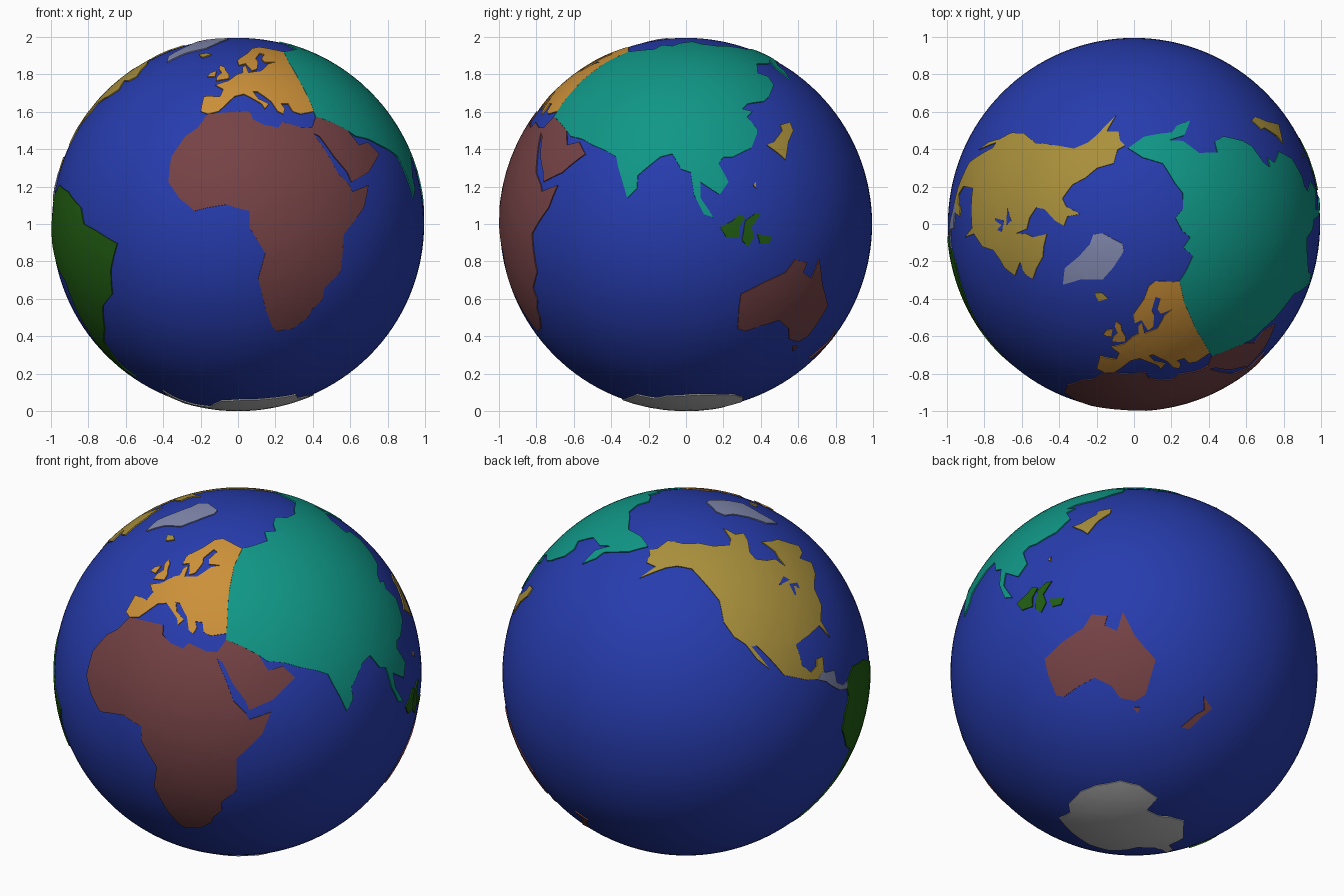
import bpy
import bmesh
import math
from mathutils import Vector

SEA_RADIUS = 0.994
LAND_RADIUS = 1.0
SKIRT_RADIUS = 0.985
TURN = -5.5          # the globe is spun a little about its axis
CELL = 0.06          # spacing of the cuts that let land follow the curve

default_cube = bpy.data.objects.get("Cube")
if default_cube:
    bpy.data.objects.remove(default_cube, do_unlink=True)


def make_material(name, red, green, blue):
    material = bpy.data.materials.new(name)
    material.use_nodes = True
    colour = (red, green, blue, 1)
    material.diffuse_color = colour
    shader = next(n for n in material.node_tree.nodes if n.type == 'BSDF_PRINCIPLED')
    shader.inputs["Base Color"].default_value = colour
    return material


ocean_blue = make_material("ocean blue", .02, .045, .42)
red_brown = make_material("red brown", .18, .055, .06)
teal = make_material("teal", .005, .31, .24)
orange = make_material("orange", .6, .28, .04)
ochre = make_material("ochre", .4, .28, .045)
leaf_green = make_material("leaf green", .015, .11, .006)
slate = make_material("slate", .22, .25, .42)
ice_grey = make_material("ice grey", .5, .5, .5)


def on_globe(longitude, latitude):
    """Unit direction of a place on the globe."""
    lon, lat = math.radians(longitude + TURN), math.radians(latitude)
    return Vector((math.cos(lat) * math.sin(lon), -math.cos(lat) * math.cos(lon), math.sin(lat)))


def finish(name, bm, material):
    mesh = bpy.data.meshes.new(name)
    bm.to_mesh(mesh)
    bm.free()
    mesh.materials.append(material)
    mesh.shade_smooth()
    mesh.set_sharp_from_angle(angle=math.radians(40))
    globe_part = bpy.data.objects.new(name, mesh)
    globe_part.location.z = LAND_RADIUS
    bpy.context.collection.objects.link(globe_part)


def make_land(name, material, outline, radius=LAND_RADIUS):
    """Fill a coastline on a flat map, cut it finely, and wrap it on the globe."""
    places = [on_globe(lon, lat) for lon, lat in outline]
    centre = sum(places, Vector()).normalized()
    east = centre.orthogonal().normalized()
    north = centre.cross(east)

    # Stereographic map around the middle of the land
    bm = bmesh.new()
    flat = []
    for place in places:
        scale = 2 / (1 + place.dot(centre))
        flat.append(bm.verts.new((place.dot(east) * scale, place.dot(north) * scale, 0)))
    bm.faces.new(flat)
    bmesh.ops.triangulate(bm, faces=bm.faces[:])
    for axis in (Vector((1, 0, 0)), Vector((0, 1, 0))):
        reach = [vert.co.dot(axis) for vert in bm.verts]
        first, last = math.ceil(min(reach) / CELL), math.floor(max(reach) / CELL)
        for step in range(first, last + 1):
            bmesh.ops.bisect_plane(bm, geom=bm.verts[:] + bm.edges[:] + bm.faces[:],
                                   plane_co=axis * step * CELL, plane_no=axis)
    bmesh.ops.triangulate(bm, faces=bm.faces[:])

    # Wrap back on to the globe
    for vert in bm.verts:
        spread = vert.co.length_squared / 4
        place = east * vert.co.x + north * vert.co.y + centre * (1 - spread)
        vert.co = place.normalized() * radius

    # Coastal cliff running down into the sea
    coast = [edge for edge in bm.edges if edge.is_boundary]
    cliff = bmesh.ops.extrude_edge_only(bm, edges=coast)["geom"]
    for vert in cliff:
        if isinstance(vert, bmesh.types.BMVert):
            vert.co = vert.co.normalized() * SKIRT_RADIUS
    bmesh.ops.recalc_face_normals(bm, faces=bm.faces[:])
    bm.normal_update()
    if sum(f.normal.dot(f.calc_center_median()) * f.calc_area() for f in bm.faces) < 0:
        bmesh.ops.reverse_faces(bm, faces=bm.faces[:])
    finish(name, bm, material)


# Ocean ball
ball = bmesh.new()
bmesh.ops.create_uvsphere(ball, u_segments=128, v_segments=64, radius=SEA_RADIUS)
finish("ocean", ball, ocean_blue)

# Africa with Arabia, split by the Red Sea
make_land("africa_and_arabia", red_brown, [
    (-6, 36), (10, 37), (11, 34), (15, 32), (20, 31), (22, 33), (29, 31), (33, 31), (36, 35),
    (42, 33), (48, 30), (51, 25), (56, 26), (60, 22), (52, 16), (44, 13), (43, 16), (39, 21),
    (35, 28), (33, 29), (37, 21), (39, 16), (43, 12), (44, 10), (51, 12), (48, 5), (40, -3),
    (40, -15), (35, -20), (35, -24), (32, -27), (31, -30), (26, -34), (20, -35), (18, -33),
    (15, -27), (12, -17), (14, -9), (9, -1), (9, 4), (5, 5), (2, 6), (-4, 5), (-8, 4),
    (-13, 8), (-17, 13), (-17, 21), (-13, 28), (-9, 31)])

make_land("europe", orange, [
    (36, 37), (30, 36), (27, 37), (26, 40), (23, 40), (24, 38), (23, 36), (21, 37), (19, 41),
    (14, 45), (12, 45), (14, 42), (18, 40), (16, 38), (15, 40), (10, 43), (8, 44), (4, 43),
    (0, 39), (-2, 37), (-6, 36), (-9, 37), (-9, 43), (-2, 43), (-1, 46), (-5, 48), (1, 50),
    (5, 53), (8, 54), (8, 57), (10, 58), (11, 54), (18, 55), (21, 57), (24, 59), (30, 60),
    (22, 60), (21, 62), (25, 65), (22, 66), (17, 62), (18, 60), (16, 56), (13, 55), (10, 59),
    (6, 58), (5, 61), (13, 66), (19, 70), (26, 71), (40, 68), (44, 67), (38, 60), (36, 50),
    (36, 43)])

make_land("asia", teal, [
    (36, 35), (36, 37), (36, 43), (36, 50), (38, 60), (44, 67), (54, 68), (67, 69), (70, 73),
    (82, 72), (88, 75), (104, 77), (113, 74), (128, 72), (140, 72), (160, 69), (178, 69),
    (190, 66), (179, 62), (170, 60), (163, 58), (162, 55), (157, 51), (156, 57), (163, 61),
    (155, 59), (143, 59), (136, 54), (141, 52), (140, 48), (133, 43), (129, 41), (121, 40),
    (118, 38), (122, 37), (119, 35), (122, 30), (118, 24), (111, 21), (108, 21), (106, 19),
    (109, 13), (106, 9), (103, 11), (100, 13), (100, 8), (104, 2), (101, 3), (98, 9),
    (97, 16), (94, 17), (91, 22), (87, 21), (80, 15), (80, 11), (77, 8), (73, 18), (72, 21),
    (68, 23), (62, 25), (57, 27), (51, 28), (48, 30), (42, 33)])

make_land("north_america", ochre, [
    (-168, 65), (-162, 66), (-156, 70), (-141, 69), (-128, 69), (-117, 67), (-104, 66),
    (-99, 68), (-95, 73), (-91, 69), (-83, 68), (-87, 65), (-94, 61), (-94, 58), (-88, 56),
    (-82, 55), (-80, 51), (-79, 55), (-77, 57), (-78, 62), (-70, 60), (-65, 59), (-60, 55),
    (-56, 52), (-60, 50), (-66, 50), (-61, 46), (-66, 43), (-70, 42), (-74, 40), (-76, 35),
    (-81, 31), (-80, 25), (-83, 30), (-90, 29), (-97, 28), (-97, 21), (-94, 18), (-91, 19),
    (-90, 21), (-87, 21), (-88, 17), (-92, 15), (-96, 16), (-105, 20), (-109, 26), (-113, 31),
    (-115, 31), (-110, 23), (-114, 27), (-117, 32), (-121, 35), (-124, 40), (-124, 47),
    (-130, 54), (-136, 59), (-145, 60), (-152, 59), (-158, 57), (-165, 54), (-158, 59),
    (-165, 60), (-165, 63)])

make_land("central_america", slate, [
    (-92, 15), (-88, 17), (-88, 16), (-83, 15), (-83, 11), (-80, 9), (-77, 9), (-78, 7),
    (-82, 8), (-86, 11), (-88, 13)])

make_land("south_america", leaf_green, [
    (-77, 9), (-72, 12), (-62, 10), (-52, 5), (-50, 0), (-44, -2), (-35, -6), (-39, -14),
    (-41, -22), (-48, -26), (-54, -34), (-62, -39), (-65, -45), (-68, -50), (-66, -55),
    (-73, -52), (-75, -47), (-73, -38), (-71, -30), (-70, -18), (-76, -14), (-81, -6),
    (-80, -1), (-77, 4), (-78, 7)])

make_land("australia", red_brown, [
    (114, -22), (122, -18), (129, -15), (132, -11), (137, -12), (136, -15), (140, -17),
    (142, -11), (146, -19), (153, -26), (150, -37), (146, -39), (140, -38), (137, -34),
    (131, -31), (124, -33), (118, -35), (115, -34), (114, -27)])

make_land("antarctica", ice_grey, [
    (-57, -63), (-62, -70), (-60, -75), (-40, -78), (-25, -75), (-10, -71), (10, -70),
    (35, -69), (55, -66), (70, -69), (80, -67), (100, -66), (115, -66), (135, -66),
    (150, -68), (170, -72), (165, -78), (-170, -79), (-155, -77), (-135, -74), (-110, -74),
    (-95, -72), (-75, -73), (-67, -67)])

make_land("greenland", slate, [
    (-44, 60), (-52, 64), (-54, 70), (-60, 75), (-70, 77), (-68, 80), (-50, 82), (-25, 83),
    (-15, 81), (-20, 75), (-24, 70), (-38, 66)])

# Islands
make_land("iceland", ochre, [(-24, 65), (-19, 66), (-14, 65), (-19, 63), (-22, 64)])
make_land("britain", orange, [(-5, 50), (1, 51), (1, 53), (-1, 55), (-2, 57), (-5, 58),
                              (-5, 56), (-3, 54), (-5, 52)])
make_land("ireland", orange, [(-10, 52), (-6, 52), (-6, 55), (-9, 54)])
make_land("japan", ochre, [(137, 33), (137, 30), (133, 26), (130, 20), (128, 22), (124, 25),
                           (127, 26), (132, 30), (132, 32)])
make_land("philippine_islet", ochre, [(117, 12), (118, 13), (118, 11)])
make_land("borneo", leaf_green, [(106, -1), (110, 1), (112, 3), (114, 2), (112, -1),
                                 (112, -4), (108, -4)])
make_land("sulawesi", leaf_green, [(114, 1), (117, 3), (119, 3), (116, -1), (117, -4),
                                   (115, -7), (113, -5)])
make_land("timor", leaf_green, [(118, -3), (123, -4), (122, -6), (119, -6)])
make_land("tasmania", red_brown, [(145, -41), (148, -41), (147, -43)])
make_land("new_zealand", red_brown, [(173, -35), (178, -38), (175, -41), (171, -46),
                                     (167, -46), (172, -41), (175, -39)])

# Great lakes, laid as thin plates on the land
LAKE_RADIUS = LAND_RADIUS + .0005
make_land("upper_lake", ocean_blue, [(-92, 47), (-86, 49), (-84, 47)], LAKE_RADIUS)
make_land("lower_lakes", ocean_blue, [(-87, 42), (-86, 46), (-81, 45), (-82, 43), (-84, 45),
                                      (-86, 42)], LAKE_RADIUS)
